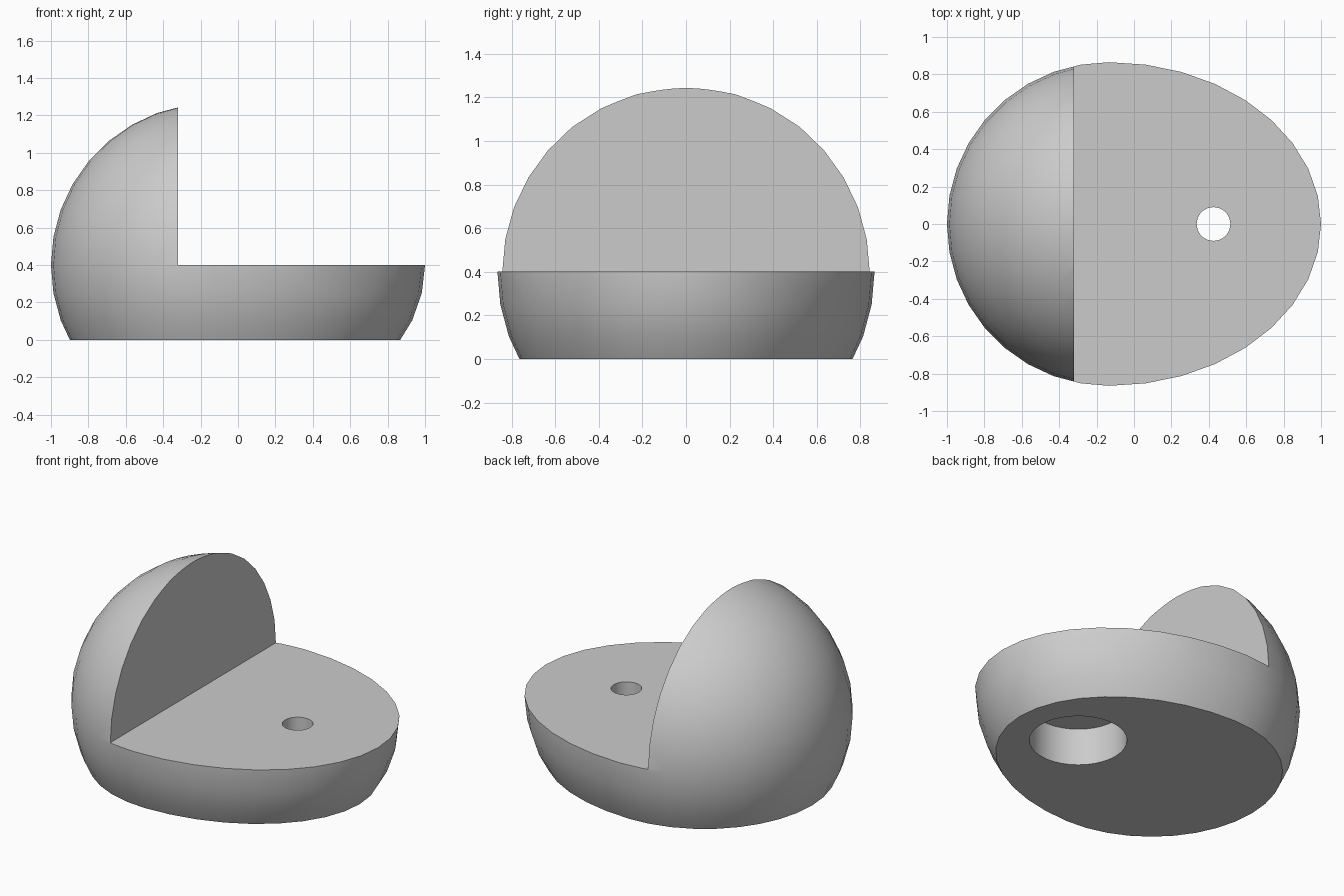
import bpy
import bmesh
import math

RADIUS = 0.865
CENTRE_X = -0.135
DECK_Z = 0.4
WALL_X = -0.32
HOLE_X = 0.425
STRETCH = (1 - CENTRE_X) / RADIUS

cube = bpy.data.objects.get("Cube")
if cube:
    bpy.data.objects.remove(cube, do_unlink=True)

grey = bpy.data.materials.new("light_grey")
grey.use_nodes = True
colour = (0.6, 0.6, 0.6, 1)
grey.diffuse_color = colour
grey.node_tree.nodes["Principled BSDF"].inputs["Base Color"].default_value = colour


def add_object(name, bm):
    bmesh.ops.recalc_face_normals(bm, faces=bm.faces)
    mesh = bpy.data.meshes.new(name)
    bm.to_mesh(mesh)
    bm.free()
    mesh.materials.append(grey)
    obj = bpy.data.objects.new(name, mesh)
    bpy.context.collection.objects.link(obj)
    return obj


def cylinder(name, radius, z0, z1):
    bm = bmesh.new()
    bmesh.ops.create_cone(bm, cap_ends=True, segments=36, radius1=radius,
                          radius2=radius, depth=z1 - z0)
    bmesh.ops.translate(bm, verts=bm.verts, vec=(HOLE_X, 0, (z0 + z1) / 2))
    return add_object(name, bm)


def box(name, low, high):
    bm = bmesh.new()
    bmesh.ops.create_cube(bm, size=1)
    bmesh.ops.scale(bm, verts=bm.verts, vec=[b - a for a, b in zip(low, high)])
    bmesh.ops.translate(bm, verts=bm.verts, vec=[(a + b) / 2 for a, b in zip(low, high)])
    return add_object(name, bm)


# Rounded body: a sphere with its right half stretched, sliced flat underneath
bm = bmesh.new()
bmesh.ops.create_uvsphere(bm, u_segments=36, v_segments=18, radius=RADIUS)
for v in bm.verts:
    if v.co.x > 0:
        v.co.x *= STRETCH
bmesh.ops.translate(bm, verts=bm.verts, vec=(CENTRE_X, 0, DECK_Z))
bmesh.ops.bisect_plane(bm, geom=bm.verts[:] + bm.edges[:] + bm.faces[:],
                       plane_co=(0, 0, 0), plane_no=(0, 0, -1), clear_outer=True)
bmesh.ops.holes_fill(bm, edges=[e for e in bm.edges if e.is_boundary], sides=0)
body = add_object("rounded_body", bm)

# Step cut for the deck and wall, small through hole, wide recess underneath
cutters = [
    box("deck_cutter", (WALL_X, -2, DECK_Z), (2, 2, 2)),
    cylinder("hole_cutter", 0.09, 0.1, 0.6),
    cylinder("recess_cutter", 0.285, -0.2, 0.24),
]
bpy.context.view_layer.objects.active = body
for cutter in cutters:
    cutter.hide_render = True
    mod = body.modifiers.new(cutter.name, 'BOOLEAN')
    mod.operation = 'DIFFERENCE'
    mod.solver = 'EXACT'
    mod.object = cutter
    bpy.ops.object.modifier_apply(modifier=mod.name)
    bpy.data.objects.remove(cutter, do_unlink=True)

# Smooth curved skin with crisp cut edges
bpy.ops.object.select_all(action='DESELECT')
body.select_set(True)
bpy.ops.object.shade_smooth_by_angle(angle=math.radians(30))
